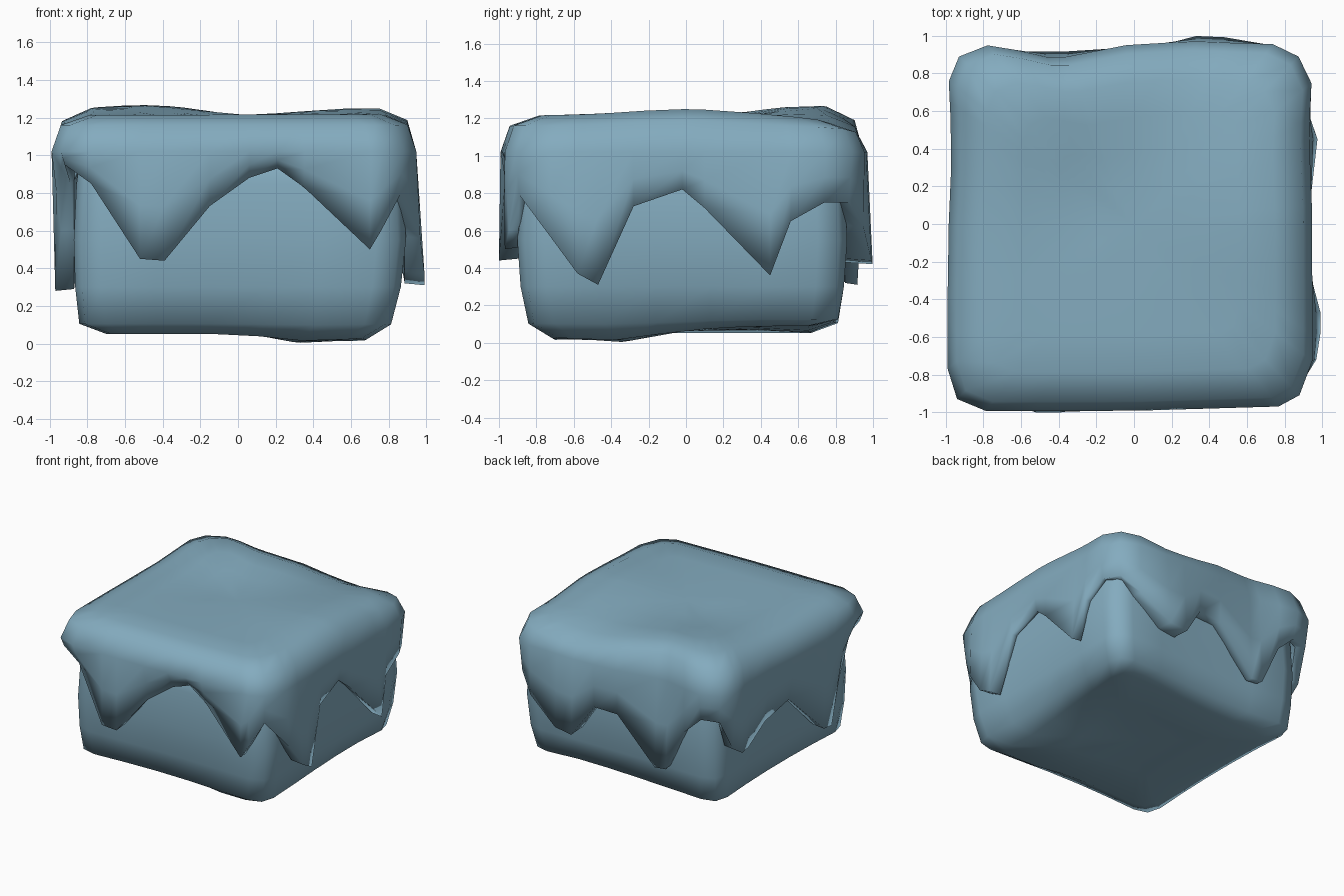
import bpy, bmesh
from math import exp
from mathutils import Vector

old = bpy.data.objects.get("Cube")
if old:
    bpy.data.objects.remove(old)

blue = bpy.data.materials.new("dusty_blue")
blue.use_nodes = True
COLOUR = (0.23, 0.41, 0.52, 1)
blue.diffuse_color = COLOUR
blue.node_tree.nodes["Principled BSDF"].inputs["Base Color"].default_value = COLOUR

# Hem of the cover, side by side: (position along the side, height)
FRONT = [(-.78, .85), (-.52, .45), (-.39, .44), (-.15, .73), (.06, .88),
         (.21, .93), (.35, .83), (.7, .5), (.76, .6)]
LEFT = [(-.72, .56), (-.58, .37), (-.47, .31), (-.28, .73), (-.02, .82),
        (.1, .72), (.45, .36), (.56, .65), (.74, .75)]
BACK = [(.73, .62), (.48, .44), (.33, .42), (.16, .67), (-.04, .66),
        (-.36, .31), (-.46, .32), (-.62, .66), (-.77, .8)]
RIGHT = [(.75, .55), (.64, .48), (.55, .49), (.3, .6), (0, .66),
         (-.38, .29), (-.48, .28), (-.62, .6), (-.76, .85)]
CORNERS = [(.87, -.9, .79), (.865, .88, .75), (-.92, .88, .8), (-.93, -.92, .95)]


def bump(dx, dy, radius):
    return exp(-(dx * dx + dy * dy) / radius ** 2)


def front_wall(t):
    return .982 - .03 * max(t, 0)


def left_wall(t):
    return .937 - .016 * bump(t - .45, 0, .25)


def back_wall(t):
    return .945 - .07 * bump(t + .41, 0, .23) + .015 * bump(t - .33, 0, .2)


def right_wall(t):
    return .98 - .02 * bump(t - .38, 0, .35)


# Each side: hem, runs along x, direction sign, wall distance,
# how far the drip tips stand out from the wall, distance of the lining
SIDES = [(FRONT, True, -1, front_wall, .018, .895),
         (LEFT, False, 1, left_wall, .053, .885),
         (BACK, True, 1, back_wall, .038, .85),
         (RIGHT, False, -1, right_wall, -.01, .87)]

# Plan of the cover, its outer hem and its inner hem, anticlockwise
plan, outer, inner = [], [], []
for (hem, along_x, sign, wall_at, tip, lining), (cx, cy, cz) in zip(SIDES, CORNERS):
    for t, z in hem:
        d = wall_at(t)
        edge = max(d + tip - .1 * max(z - .45, 0) / .5, lining + .02)
        for ring, dist, height in ((plan, d, z), (outer, edge, z), (inner, lining, z + .01)):
            x, y = (t, sign * dist) if along_x else (sign * dist, t)
            ring.append((x, y, height))
    for ring, s in ((plan, 1), (outer, .99), (inner, .93)):
        ring.append((cx * s, cy * s, cz))


def top_height(x, y):
    return (1.215 + .035 * bump(x - .68, y, .42) + .055 * bump(x + .5, y - .65, .45)
            - .025 * bump(x + .3, y - .2, .35) - .06 * bump(x - .4, y - .95, .4))


def loft(name, rings, sharp_rings=()):
    """Skin a stack of equal rings and close both ends with a fan."""
    bm = bmesh.new()
    loops = [[bm.verts.new(p) for p in ring] for ring in rings]
    n = len(loops[0])
    for a, b in zip(loops, loops[1:]):
        for i in range(n):
            j = (i + 1) % n
            bm.faces.new((a[i], a[j], b[j], b[i]))
    for loop in (loops[0], loops[-1]):
        hub = bm.verts.new(sum((v.co for v in loop), Vector()) / n)
        for i in range(n):
            bm.faces.new((loop[i], loop[(i + 1) % n], hub))
    bmesh.ops.recalc_face_normals(bm, faces=bm.faces)
    for f in bm.faces:
        f.smooth = True
    for k in sharp_rings:
        for i in range(n):
            bm.edges.get((loops[k][i], loops[k][(i + 1) % n])).smooth = False
    mesh = bpy.data.meshes.new(name)
    bm.to_mesh(mesh)
    bm.free()
    mesh.materials.append(blue)
    obj = bpy.data.objects.new(name, mesh)
    bpy.context.collection.objects.link(obj)


def scaled(s, height):
    return [(x * s, y * s, height(x * s, y * s)) for x, y, z in plan]


# Dripping cover: inner lining, hem, walls, rounded shoulder, domed top
wall = scaled(1.01, lambda x, y: 1.02)
middle = [[(a + b) / 2 for a, b in zip(p, q)] for p, q in zip(outer, wall)]
loft("dripping_cover", [
    scaled(.8, lambda x, y: 1.05),
    inner, outer, middle, wall,
    scaled(.96, lambda x, y: top_height(x, y) - .055),
    scaled(.8, top_height), scaled(.6, top_height),
    scaled(.4, top_height), scaled(.2, top_height)], sharp_rings=(1,))


# Soft block beneath the cover, with slightly hollow sides
def block_ring(half, z, cx, cy, hollow=.01, sag=0, lift=0):
    ts = (-.82, -.5, -.17, .17, .5, .82)
    square = []
    for ux, uy in ((1, 0), (0, 1), (-1, 0), (0, -1)):
        for t in ts:
            d = 1 - hollow * (1 - t * t)
            square.append((ux * t + uy * d, uy * t - ux * d))
        square.append((.95 * (ux + uy), .95 * (uy - ux)))
    ring = []
    for x, y in square:
        px, py = cx + half * x, cy + half * y
        ring.append((px, py, z - sag * bump(px - .43, py + .45, .3)
                     + lift * bump(px - .45, py - .5, .55)))
    return ring


loft("soft_block", [
    block_ring(.35, .065, 0, -.01, .01, .08, .03),
    block_ring(.7, .052, -.01, -.02, .04, .08, .045),
    block_ring(.84, .105, -.015, -.015, .045, .03, .03),
    block_ring(.87, .3, 0, -.02, .02),
    block_ring(.885, .55, .01, -.02),
    block_ring(.87, .85, .01, -.02),
    block_ring(.84, 1.0, 0, -.02),
    block_ring(.7, 1.1, 0, -.02)])
